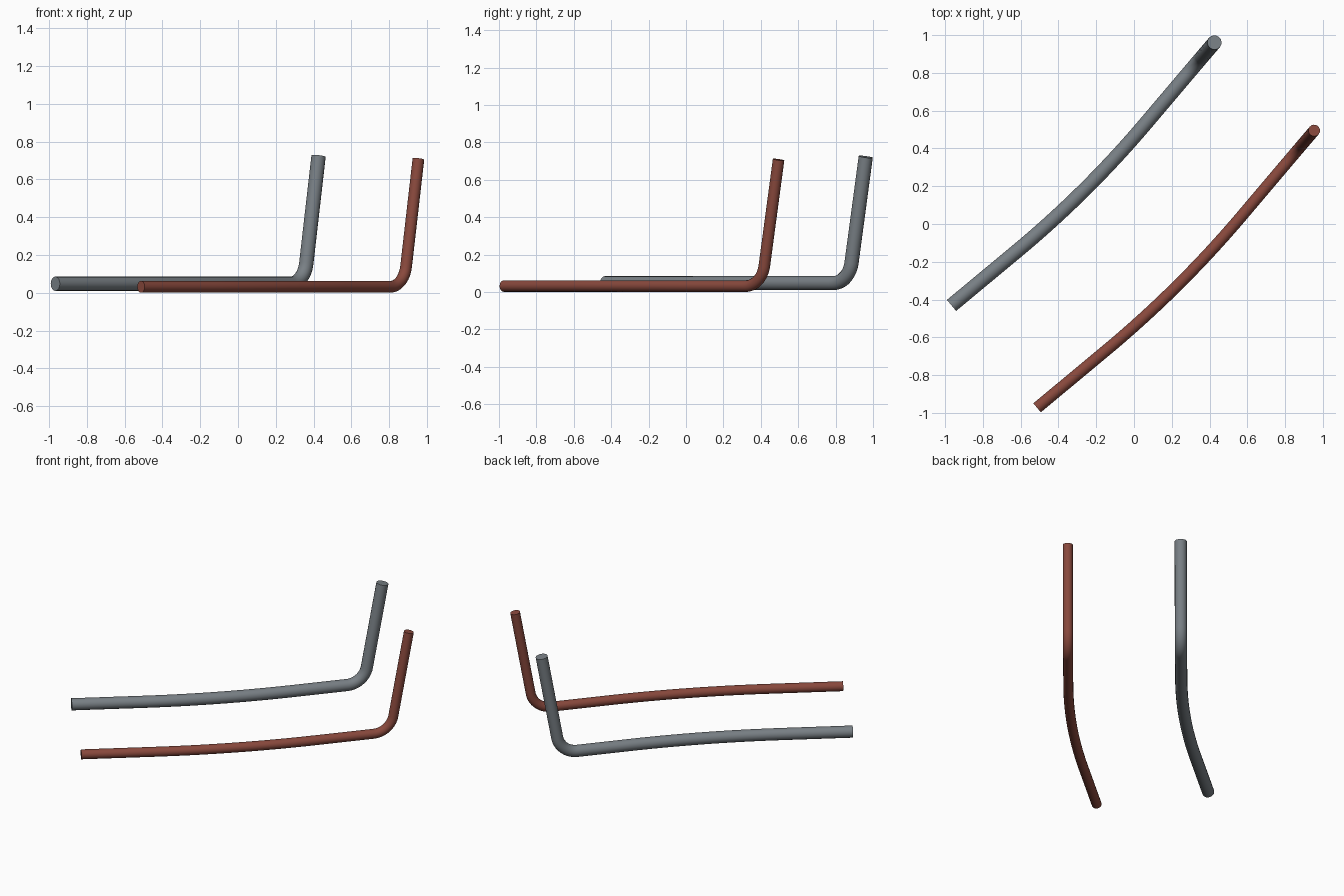
import bpy
import math
from mathutils import Vector

if "Cube" in bpy.data.objects:
    bpy.data.objects.remove(bpy.data.objects["Cube"])


def material(name, rgb):
    mat = bpy.data.materials.new(name)
    mat.diffuse_color = (*rgb, 1.0)
    mat.use_nodes = True
    mat.node_tree.nodes["Principled BSDF"].inputs["Base Color"].default_value = mat.diffuse_color
    return mat


def fillet(a, corner, b, tangent, steps):
    """Circular arc rounding the corner between a and b."""
    u, v = (a - corner).normalized(), (b - corner).normalized()
    half = u.angle(v) / 2
    radius = tangent * math.tan(half)
    centre = corner + (u + v).normalized() * (tangent / math.cos(half))
    r0, r1 = corner + u * tangent - centre, corner + v * tangent - centre
    sweep = math.pi - 2 * half
    pts = []
    for i in range(steps + 1):
        t = i / steps
        w = (r0 * math.sin((1 - t) * sweep) + r1 * math.sin(t * sweep)) / math.sin(sweep)
        pts.append(centre + w.normalized() * radius)
    return pts


def bent_rod(name, start, top, radius, mat):
    start, top = Vector(start), Vector(top)
    # foot of the upright leg, which leans outward 10 degrees
    lean = math.radians(10)
    heading = math.radians(49.5)
    offset = (top.z - start.z) * math.tan(lean)
    foot = Vector((top.x - offset * math.cos(heading),
                   top.y - offset * math.sin(heading), start.z))
    # shallow sideways bow, meeting 5 degrees off the straight chord
    chord = foot - start
    side = Vector((chord.y, -chord.x, 0)).normalized()
    knee = start + chord / 2 + side * (chord.length / 2 * math.tan(math.radians(5)))
    path = [start]
    path += fillet(start, knee, foot, chord.length * 0.26, 20)
    path += fillet(knee, foot, top, 0.11, 14)
    path.append(top)

    # round section swept along the path, with closed ends
    curve = bpy.data.curves.new(name, 'CURVE')
    curve.dimensions = '3D'
    curve.bevel_depth = radius
    curve.bevel_resolution = 6
    curve.use_fill_caps = True
    spline = curve.splines.new('POLY')
    spline.points.add(len(path) - 1)
    for p, co in zip(spline.points, path):
        p.co = (*co, 1)
    curve.materials.append(mat)
    obj = bpy.data.objects.new(name, curve)
    bpy.context.collection.objects.link(obj)
    bpy.ops.object.select_all(action='DESELECT')
    obj.select_set(True)
    bpy.context.view_layer.objects.active = obj
    bpy.ops.object.convert(target='MESH')
    bpy.ops.object.shade_smooth_by_angle(angle=math.radians(35))
    bpy.context.object.name = name


# thick grey rod and thinner red rod
grey = material("steel grey", (0.19, 0.215, 0.235))
red = material("rust red", (0.25, 0.066, 0.046))
bent_rod("thick_bent_rod", (-0.966, -0.431, 0.048), (0.426, 0.961, 0.723), 0.038, grey)
bent_rod("thin_bent_rod", (-0.513, -0.973, 0.032), (0.954, 0.495, 0.708), 0.031, red)
